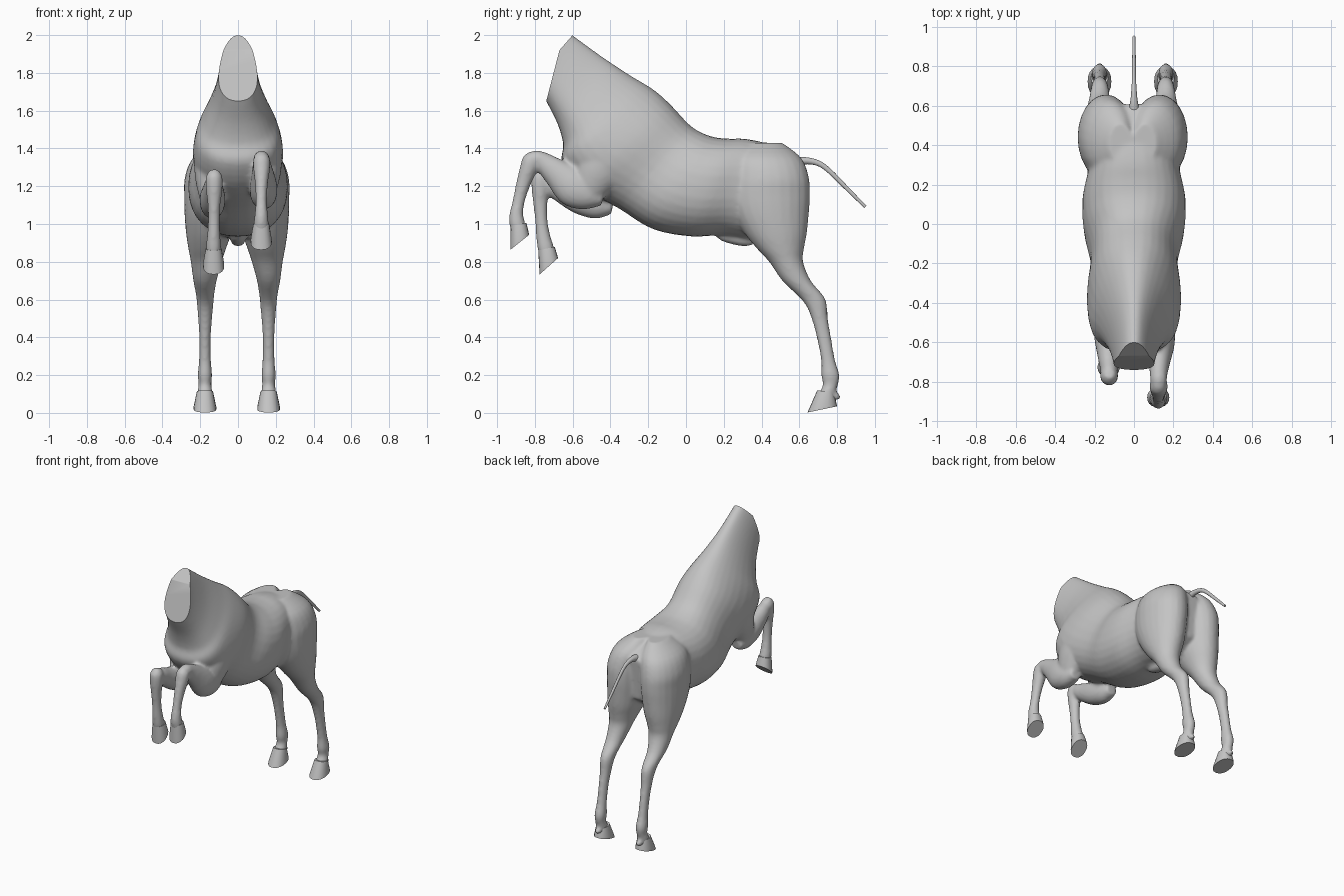
import bpy, bmesh, math
from mathutils import Vector

coat = bpy.data.materials.new("grey coat")
coat.diffuse_color = (0.55, 0.55, 0.55, 1)


def smooth_sections(secs, steps=4):
    """Catmull-Rom interpolation between cross-sections."""
    out = []
    for i in range(len(secs) - 1):
        p0, p1 = secs[max(i - 1, 0)], secs[i]
        p2, p3 = secs[i + 1], secs[min(i + 2, len(secs) - 1)]
        for k in range(steps):
            t = k / steps
            out.append([0.5 * (2 * b + (c - a) * t + (2 * a - 5 * b + 4 * c - d) * t * t
                               + (3 * b - a - 3 * c + d) * t ** 3)
                        for a, b, c, d in zip(p0, p1, p2, p3)])
    out.append(list(secs[-1]))
    return out


def loft(bm, secs, n=24, power=1.0, steps=4):
    """Skin oval sections: (top y, top z, bottom y, bottom z, x, half width, pinch)."""
    secs = [tuple(s) + (0,) * (7 - len(s)) for s in secs]
    if steps > 1:
        secs = smooth_sections(secs, steps)
    rings = []
    for ay, az, by, bz, x, hw, pinch in secs:
        ring = []
        for i in range(n):
            a = 2 * math.pi * i / n
            c = math.copysign(abs(math.cos(a)) ** power, math.cos(a))
            s = math.copysign(abs(math.sin(a)) ** power, math.sin(a))
            ring.append(bm.verts.new((x + hw * c * (1 - pinch * s),
                                      (ay + by) / 2 + s * (ay - by) / 2,
                                      (az + bz) / 2 + s * (az - bz) / 2)))
        rings.append(ring)
    faces = [bm.faces.new(rings[0]), bm.faces.new(rings[-1][::-1])]
    for r, q in zip(rings, rings[1:]):
        for i in range(n):
            j = (i + 1) % n
            faces.append(bm.faces.new((r[i], q[i], q[j], r[j])))
    bmesh.ops.recalc_face_normals(bm, faces=faces)


def limb(bm, pts, **kw):
    """Tube along (y, z, x, depth radius, width radius) points."""
    secs = []
    for i, (y, z, x, rd, rx) in enumerate(pts):
        p, q = pts[max(i - 1, 0)], pts[min(i + 1, len(pts) - 1)]
        t = Vector((q[0] - p[0], q[1] - p[1])).normalized()
        secs.append((y + t.y * rd, z - t.x * rd, y - t.y * rd, z + t.x * rd, x, rx))
    loft(bm, secs, **kw)


def make_object(name, bm):
    me = bpy.data.meshes.new(name)
    bm.to_mesh(me)
    bm.free()
    me.materials.append(coat)
    ob = bpy.data.objects.new(name, me)
    bpy.context.collection.objects.link(ob)
    return ob


def shade(ob, angle=40):
    bpy.ops.object.select_all(action='DESELECT')
    ob.select_set(True)
    bpy.context.view_layer.objects.active = ob
    bpy.ops.object.shade_smooth_by_angle(angle=math.radians(angle))


bm = bmesh.new()

# Neck, chest and barrel
loft(bm, [
    (-.72, 2.09, -.80, 1.77, 0, .09, .4),
    (-.60, 2.00, -.74, 1.65, 0, .098, .35),
    (-.45, 1.89, -.68, 1.53, 0, .125, .35),
    (-.30, 1.79, -.65, 1.42, 0, .17, .3),
    (-.17, 1.71, -.655, 1.32, 0, .215, .25),
    (-.08, 1.63, -.55, 1.19, 0, .235, .15),
    (.03, 1.515, -.36, 1.085, 0, .22, .05),
    (.13, 1.465, -.18, .975, 0, .255, 0),
    (.22, 1.452, .02, .935, 0, .262, 0),
    (.32, 1.45, .20, .94, 0, .235, 0),
    (.45, 1.42, .36, .92, 0, .21, 0),
    (.55, 1.37, .48, .95, 0, .16, 0),
    (.61, 1.33, .58, 1.02, 0, .09, 0)], n=32, power=.88)

# Sheath under the belly
limb(bm, [(.17, .94, 0, .015, .02), (.20, .935, 0, .028, .035),
          (.26, .925, 0, .035, .04), (.32, .91, 0, .03, .035), (.36, .90, 0, .01, .01)])

# Haunches and hind legs: (z, y, depth radius, x, width radius)
hind = [(1.43, .41, .10, .06, .06), (1.35, .425, .185, .105, .125),
        (1.25, .44, .21, .13, .143), (1.15, .44, .217, .135, .142),
        (1.05, .45, .20, .14, .135), (.95, .475, .165, .147, .12),
        (.87, .50, .125, .155, .10), (.80, .53, .09, .16, .082),
        (.70, .585, .076, .167, .062), (.62, .66, .068, .166, .048),
        (.57, .69, .056, .166, .043), (.50, .708, .043, .166, .037),
        (.40, .73, .038, .167, .031), (.28, .752, .037, .167, .032),
        (.20, .764, .049, .167, .038), (.15, .765, .04, .167, .034),
        (.11, .75, .043, .167, .04), (.06, .735, .045, .167, .04)]
for side, shift in ((1, -.005), (-1, -.008)):
    loft(bm, [(y - rd, z, y + rd, z, side * x + shift, rx) for z, y, rd, x, rx in hind])
    # Fetlock bump
    limb(bm, [(.77, .10, side * .167 + shift, .02, .025), (.80, .085, side * .167 + shift, .02, .022),
              (.815, .075, side * .167 + shift, .008, .01)])

# Raised foreleg on the right: shoulder, forearm, cannon
limb(bm, [(-.30, 1.56, .11, .08, .07), (-.38, 1.43, .125, .13, .10), (-.45, 1.30, .135, .135, .095),
          (-.50, 1.20, .135, .10, .075), (-.52, 1.13, .135, .05, .05)])
limb(bm, [(-.44, 1.13, .135, .035, .04), (-.52, 1.155, .135, .085, .068), (-.60, 1.198, .135, .105, .072),
          (-.69, 1.275, .13, .075, .056), (-.76, 1.33, .125, .053, .045),
          (-.80, 1.353, .125, .04, .04), (-.83, 1.365, .125, .02, .025)])
limb(bm, [(-.80, 1.375, .125, .025, .025), (-.817, 1.34, .125, .048, .045), (-.835, 1.29, .125, .046, .044),
          (-.862, 1.21, .124, .038, .034), (-.886, 1.12, .123, .032, .03), (-.898, 1.05, .123, .037, .035),
          (-.893, 1.0, .123, .042, .04), (-.885, .95, .123, .035, .037)])

# Raised foreleg on the left, carried lower
limb(bm, [(-.30, 1.54, -.11, .08, .07), (-.37, 1.40, -.125, .13, .10), (-.42, 1.27, -.135, .125, .095),
          (-.46, 1.16, -.135, .09, .075), (-.47, 1.08, -.135, .05, .05)])
limb(bm, [(-.39, 1.085, -.135, .035, .04), (-.46, 1.10, -.135, .075, .062), (-.56, 1.135, -.135, .083, .068),
          (-.66, 1.18, -.132, .066, .055), (-.73, 1.22, -.128, .052, .045), (-.79, 1.25, -.126, .025, .03)])
limb(bm, [(-.76, 1.285, -.126, .025, .025), (-.768, 1.25, -.126, .048, .044), (-.772, 1.19, -.126, .046, .044),
          (-.771, 1.10, -.127, .037, .034), (-.765, 1.01, -.128, .033, .031), (-.755, .93, -.129, .038, .036),
          (-.742, .87, -.129, .043, .04), (-.735, .825, -.129, .034, .037)])

# Fuse the anatomy into one skin
source = make_object("horse_body", bm)
rm = source.modifiers.new("fuse", 'REMESH')
rm.mode = 'VOXEL'
rm.voxel_size = .011
sm = source.modifiers.new("soften", 'SMOOTH')
sm.factor = .5
sm.iterations = 6
bpy.context.view_layer.update()
dg = bpy.context.evaluated_depsgraph_get()
fused = bpy.data.meshes.new_from_object(source.evaluated_get(dg))
source.modifiers.clear()

# Two flat cuts closing the neck
bm = bmesh.new()
bm.from_mesh(fused)
for (y1, z1), (y2, z2) in (((-.60, 2.0), (-.67, 1.92)), ((-.67, 1.92), (-.74, 1.65))):
    faces = [f for f in bm.faces if all(v.co.z > 1.5 for v in f.verts)]
    geom = list({v for f in faces for v in f.verts}) + list({e for f in faces for e in f.edges}) + faces
    bmesh.ops.bisect_plane(bm, geom=geom, dist=1e-5, plane_co=(0, y1, z1),
                           plane_no=(0, z2 - z1, y1 - y2), clear_outer=True)
    bmesh.ops.holes_fill(bm, edges=[e for e in bm.edges if e.is_boundary], sides=0)
bmesh.ops.recalc_face_normals(bm, faces=bm.faces[:])
for f in bm.faces:
    f.material_index = 0
bm.to_mesh(source.data)
bm.free()
shade(source)

# Hooves: coronet, wall and sole sections
hooves = {
    "hind_hoof_right": [(.695, .12, .785, .105, .162, .043), (.643, .002, .80, .035, .162, .06)],
    "hind_hoof_left": [(.695, .12, .785, .105, -.175, .043), (.643, .002, .80, .035, -.175, .06)],
    "fore_hoof_right": [(-.928, .995, -.845, 1.005, .123, .042), (-.93, .863, -.83, .943, .123, .056)],
    "fore_hoof_left": [(-.782, .86, -.695, .88, -.129, .042), (-.775, .733, -.677, .82, -.129, .056)],
}
for name, (top, sole) in hooves.items():
    bm = bmesh.new()
    wall = tuple(a + (b - a) * .85 for a, b in zip(top, sole))
    wall = wall[:5] + (sole[5],)
    loft(bm, [top, wall, sole], n=20, steps=1, power=.9)
    shade(make_object(name, bm))

# Thin tail
bm = bmesh.new()
limb(bm, [(.57, 1.325, 0, .025, .03), (.63, 1.335, 0, .019, .018), (.70, 1.322, 0, .015, .012),
          (.76, 1.28, 0, .013, .01), (.85, 1.19, 0, .011, .009), (.95, 1.09, 0, .008, .007)], n=12)
shade(make_object("tail", bm))
